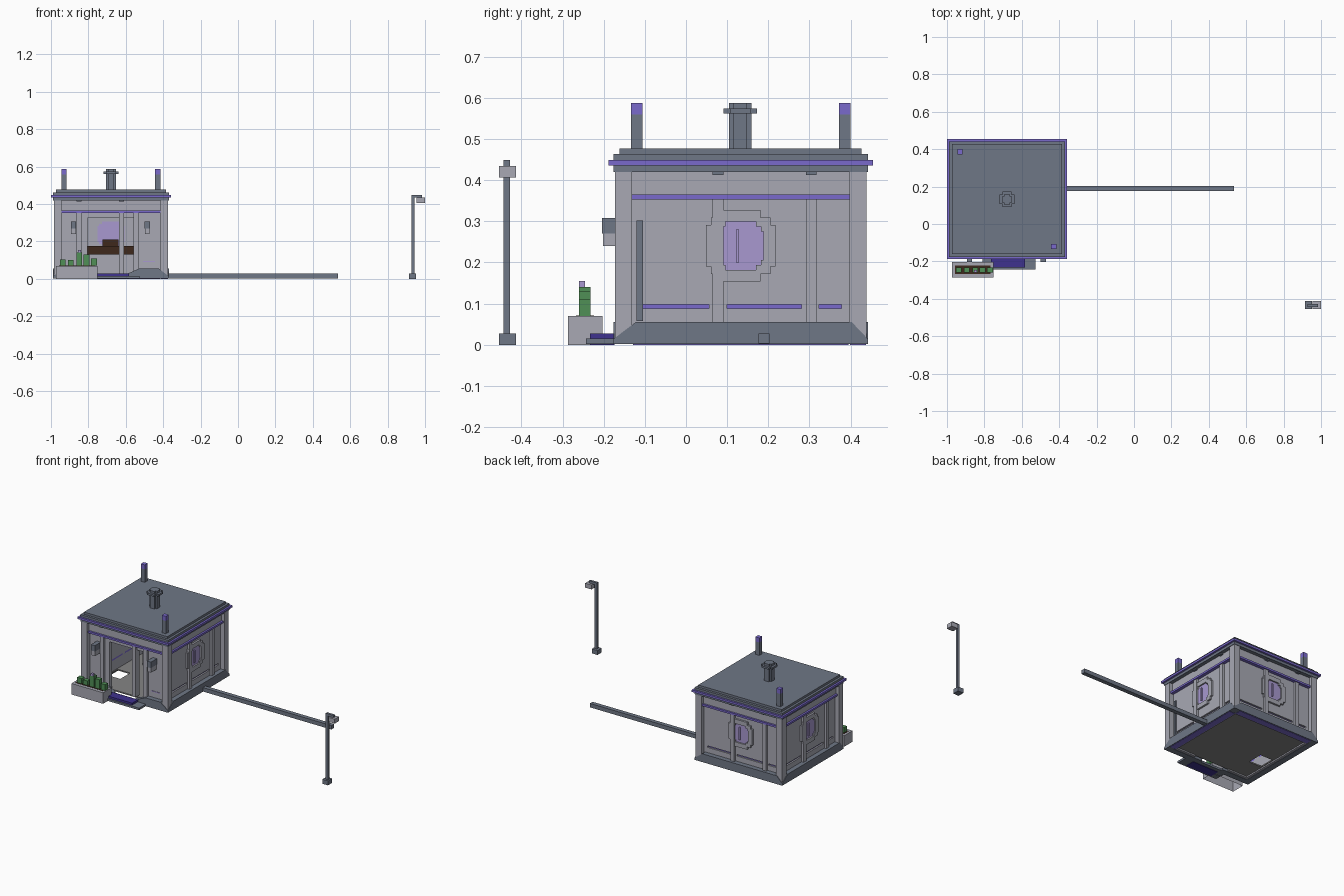
import bpy, bmesh, math
from mathutils import Matrix, Vector

old = bpy.data.objects.get("Cube")
if old:
    bpy.data.objects.remove(old, do_unlink=True)


def material(name, r, g, b):
    def lin(c):
        c /= 255
        return c / 12.92 if c < 0.04 else ((c + 0.055) / 1.055) ** 2.4
    col = (lin(r), lin(g), lin(b), 1)
    m = bpy.data.materials.new(name)
    m.use_nodes = True
    m.diffuse_color = col
    m.node_tree.nodes["Principled BSDF"].inputs["Base Color"].default_value = col
    return m


slate = material("slate", 111, 119, 134)
stone = material("pale_stone", 168, 169, 180)
violet = material("violet_trim", 122, 106, 204)
glass = material("lilac_glass", 168, 153, 208)
indigo = material("indigo_mat", 62, 50, 142)
leaf = material("leaf_green", 80, 144, 86)
wood = material("dark_wood", 62, 40, 28)
floor_grey = material("floor_grey", 132, 132, 132)

HOUSE = Matrix.Translation((-0.679, 0.133, 0))


def facing(side):
    # local x points outward, local y runs along the wall
    return HOUSE @ Matrix.Rotation(math.radians(side), 4, 'Z')


def finish(name, bm, mat, frame=Matrix()):
    mesh = bpy.data.meshes.new(name)
    bm.to_mesh(mesh)
    bm.free()
    mesh.transform(frame)
    mesh.materials.append(mat)
    ob = bpy.data.objects.new(name, mesh)
    bpy.context.collection.objects.link(ob)
    return ob


def box(name, x, y, z, mat, frame=Matrix(), hollow=False):
    bm = bmesh.new()
    bmesh.ops.create_cube(bm, size=1)
    if hollow:
        under = [f for f in bm.faces if f.normal.z < -0.5]
        bmesh.ops.delete(bm, geom=under, context='FACES_ONLY')
    for v in bm.verts:
        v.co = Vector([(a + b) / 2 + c * (b - a) for (a, b), c in zip((x, y, z), v.co)])
    return finish(name, bm, mat, frame)


def slab(name, half, z, mat):
    return box(name, (-half, half), (-half, half), z, mat, HOUSE)


def stepped(w, h, a, b):
    # rectangle outline whose corners go down in two steps: a sideways, b upward
    quarter = [(w, h - 2 * b), (w - a, h - 2 * b), (w - a, h - b), (w - 3 * a, h - b), (w - 3 * a, h)]
    pts = quarter + [(-y, z) for y, z in reversed(quarter)]
    return pts + [(-y, -z) for y, z in pts]


def prism(name, depth, outline, mat, frame, hole=None):
    # outline in the wall plane pushed outward, with an optional matching hole
    bm = bmesh.new()
    rings = [[[bm.verts.new((d, *p)) for p in o] for d in depth] for o in (outline, hole) if o]
    n = len(outline)
    for i in range(n):
        j = (i + 1) % n
        for back, front in rings:
            bm.faces.new((back[i], back[j], front[j], front[i]))
        if hole:
            for k in (0, 1):
                o, h = rings[0][k], rings[1][k]
                bm.faces.new((o[i], o[j], h[j], h[i]))
    if not hole:
        for loop in rings[0]:
            bm.faces.new(loop)
    bmesh.ops.recalc_face_normals(bm, faces=bm.faces)
    return finish(name, bm, mat, frame)


def skirt(low, high, f):
    prism("base_skirt", (0.27, 0.309),
          [(low[0], 0.002), (low[1], 0.002), (low[1], 0.015), (high[1], 0.055), (high[0], 0.055),
           (low[0], 0.015)], slate, f)


# Floor with a hatch opening, and edge lights under the base
for x, y in (((-0.16, 0.262), (-0.262, 0.262)), ((-0.262, -0.16), (-0.262, -0.12)),
             ((-0.262, -0.16), (-0.02, 0.262)), ((-0.262, -0.25), (-0.12, -0.02))):
    box("floor", x, y, (0.012, 0.02), floor_grey, HOUSE)
for side in (0, 90):
    box("base_edge_light", (0.265, 0.304), (-0.262, 0.262), (0, 0.003), violet, facing(side))

# Roof layers
slab("roof_slab", 0.309, (0.42, 0.436), slate)
slab("cornice_trim", 0.321, (0.436, 0.449), violet)
slab("roof_step", 0.309, (0.449, 0.463), slate)
slab("roof_top", 0.294, (0.463, 0.477), slate)

# Corner pillars
for sx in (-1, 1):
    for sy in (-1, 1):
        box("corner_pillar", sorted((sx * 0.264, sx * 0.306)), sorted((sy * 0.264, sy * 0.306)),
            (0.004, 0.42), stone, HOUSE)

# Shared wall dressing: pilasters, brackets and upper trim
PILASTERS = [(-0.069, -0.042), (0.158, 0.184)]
pane_outline = stepped(0.055, 0.0585, 0.006, 0.012)
frame_outline = stepped(0.084, 0.0865, 0.012, 0.018)
for side in (0, 90, 180, -90):
    f = facing(side)
    front = side == -90
    for a, b in PILASTERS:
        span = (-b, -a) if front else (a, b)
        box("pilaster", (0.255, 0.292), span, (0.03, 0.355), stone, f)
        box("bracket", (0.268, 0.3), span, (0.413, 0.42), slate, f)
    box("upper_trim", (0.268, 0.298), (-0.27, 0.27), (0.353, 0.365), violet, f)
    box("wall_head", (0.255, 0.286), (-0.266, 0.266), (0.362, 0.42), stone, f)
    if front:
        continue
    skirt((-0.308, 0.308), (-0.255, 0.27), f)
    # Wall with a narrow slot that holds the lower trim
    box("wall_foot", (0.255, 0.278), (-0.266, 0.266), (0.004, 0.088), stone, f)
    box("lower_trim", (0.255, 0.268), (-0.266, 0.266), (0.088, 0.098), violet, f)
    for span in ((-0.266, -0.24), (-0.077, -0.033), (0.148, 0.19), (0.245, 0.266)):
        box("slot_end", (0.255, 0.278), span, (0.088, 0.098), stone, f)
    box("wall", (0.255, 0.278), (-0.266, 0.266), (0.098, 0.37), stone, f)
    # Window
    w = f @ Matrix.Translation((0, 0, 0.2405))
    prism("window_frame", (0.27, 0.29), frame_outline, stone, w, pane_outline)
    prism("window_pane", (0.26, 0.281), pane_outline, glass, w)
    box("window_bar", (0.28, 0.289), (-0.012, -0.004), (0.2, 0.28), glass, f)

# Inside of the back window, seen through the doorway
back = facing(90) @ Matrix.Translation((0, 0, 0.2405))
prism("inner_pane", (0.249, 0.26), stepped(0.072, 0.066, 0.008, 0.012), glass, back)

# Front wall around the doorway
f = facing(-90)
skirt((0.06, 0.308), (0.15, 0.255), f)
skirt((-0.308, -0.09), (-0.255, -0.15), f)
for span in ((-0.266, -0.125), (0.121, 0.266)):
    box("front_wall", (0.255, 0.278), span, (0.004, 0.37), stone, f)
box("door_lintel", (0.255, 0.278), (-0.125, 0.121), (0.326, 0.37), stone, f)
box("door_jamb", (0.255, 0.292), (0.121, 0.148), (0.03, 0.355), stone, f)
box("front_lower_trim", (0.27, 0.281), (0.17, 0.235), (0.09, 0.096), glass, f)
for u in (-0.2, 0.194):
    box("wall_lamp_cap", (0.27, 0.337), (u - 0.014, u + 0.014), (0.27, 0.308), slate, f)
    box("wall_lamp_shade", (0.27, 0.335), (u - 0.013, u + 0.013), (0.24, 0.27), stone, f)
box("drain_pipe", (0.27, 0.283), (-0.253, -0.238), (0.058, 0.302), slate, facing(0))

# Interior counter
box("counter", (-0.84, -0.53), (0.24, 0.32), (0.021, 0.13), stone)
box("counter_top", (-0.84, -0.53), (0.23, 0.32), (0.13, 0.175), wood)
box("counter_cabinet", (-0.725, -0.64), (0.25, 0.32), (0.175, 0.21), wood)

# Entrance step and mat
box("door_step", (-0.81, -0.527), (-0.243, -0.15), (0.002, 0.015), slate)
box("door_mat", (-0.765, -0.583), (-0.233, -0.174), (0, 0.028), indigo)

# Roof chimney and corner posts
c = Matrix.Translation((-0.679, 0.132, 0)) @ Matrix.Rotation(math.pi / 2, 4, 'Y')
for name, r, z in (("chimney", 0.027, (0.477, 0.588)), ("chimney_collar", 0.041, (0.562, 0.574))):
    n = r * 0.6
    prism(name, (-z[0], -z[1]),
          [(r, -n), (r, n), (n, n), (n, r), (-n, r), (-n, n),
           (-r, n), (-r, -n), (-n, -n), (-n, -r), (n, -r), (n, -n)], slate, c)
for x, y in ((-0.931, 0.386), (-0.429, -0.12)):
    for name, z, m in (("roof_post", (0.477, 0.559), slate), ("post_light", (0.559, 0.588), violet)):
        box(name, (x - 0.014, x + 0.014), (y - 0.014, y + 0.014), z, m)

# Planter, open underneath
box("planter", (-0.973, -0.75), (-0.287, -0.203), (0, 0.07), stone, hollow=True)
box("planter_soil", (-0.958, -0.766), (-0.267, -0.223), (0.0701, 0.0715), wood)
for x, h in ((-0.936, 0.105), (-0.894, 0.1), (-0.848, 0.14), (-0.81, 0.13), (-0.77, 0.11)):
    box("plant", (x - 0.015, x + 0.015), (-0.26, -0.232), (0.0705, h), leaf)
box("flower", (-0.856, -0.84), (-0.26, -0.245), (0.14, 0.155), glass)

# Long ground rail
box("ground_rail", (-0.385, 0.535), (0.176, 0.203), (0.003, 0.028), slate)

# Street lamp
box("lamp_foot", (0.913, 0.953), (-0.455, -0.413), (0, 0.028), slate)
box("lamp_pole", (0.928, 0.943), (-0.443, -0.428), (0.028, 0.44), slate)
box("lamp_arm", (0.928, 0.984), (-0.443, -0.428), (0.434, 0.449), slate)
box("lamp_head", (0.955, 1.0), (-0.455, -0.413), (0.406, 0.434), stone)
